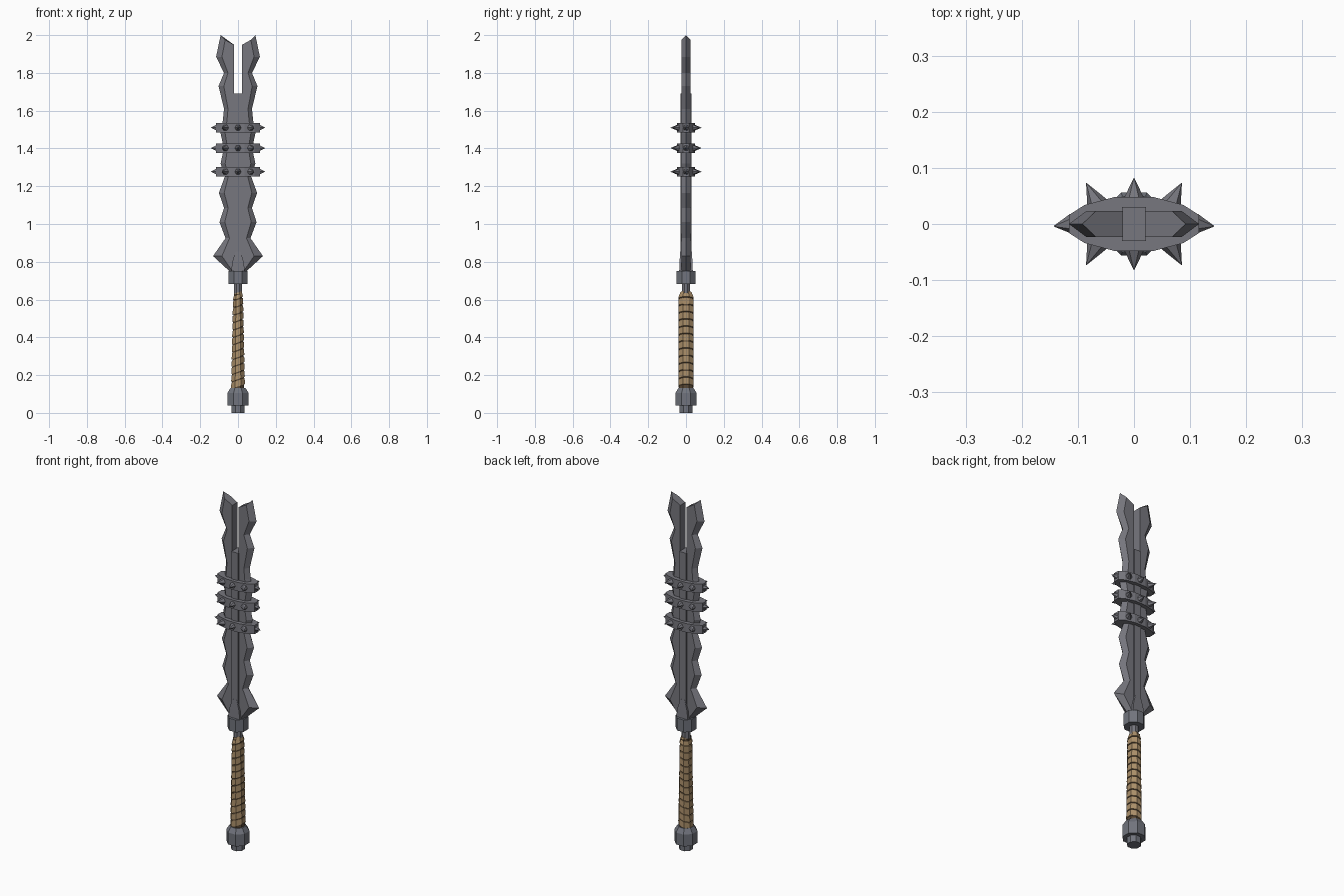
import bpy, bmesh, math
from mathutils import Vector

if "Cube" in bpy.data.objects:
    bpy.data.objects.remove(bpy.data.objects["Cube"])


def material(name, rgb):
    m = bpy.data.materials.new(name)
    m.diffuse_color = (*rgb, 1)
    m.use_nodes = True
    m.node_tree.nodes["Principled BSDF"].inputs["Base Color"].default_value = m.diffuse_color
    return m


STEEL = material("dark steel", (0.185, 0.185, 0.21))
POMMEL = material("blue grey steel", (0.165, 0.175, 0.205))
LEATHER = material("tan leather", (0.40, 0.27, 0.14))
SHADE = material("dark leather", (0.10, 0.065, 0.035))


def loft(name, sections, mat, mirror=False):
    """Skin equal-length loops of points and cap both ends."""
    bm = bmesh.new()
    loops = [[bm.verts.new(p) for p in s] for s in sections]
    n = len(loops[0])
    for a, b in zip(loops, loops[1:]):
        for i in range(n):
            j = (i + 1) % n
            bm.faces.new((a[i], a[j], b[j], b[i]))
    bm.faces.new(loops[0][::-1])
    bm.faces.new(loops[-1])
    bmesh.ops.recalc_face_normals(bm, faces=bm.faces)
    me = bpy.data.meshes.new(name)
    bm.to_mesh(me)
    bm.free()
    ob = bpy.data.objects.new(name, me)
    bpy.context.collection.objects.link(ob)
    me.materials.append(mat)
    if mirror:
        mod = ob.modifiers.new("mirror", 'MIRROR')
        mod.use_mirror_merge = False
    return ob


def octagon(rx, ry, z, tilt=0.0):
    """Octagon with flats facing the axes; rx and ry are the half widths."""
    k = 1 / math.cos(math.pi / 8)
    pts = []
    for i in range(8):
        a = math.pi / 8 + i * math.pi / 4
        x, y = rx * k * math.cos(a), ry * k * math.sin(a)
        pts.append((x, y, z + tilt * x))
    return pts


def rect(x, y, z):
    return [(-x, -y, z), (x, -y, z), (x, y, z), (-x, y, z)]


# pommel, shaft and collar
loft("pommel", [octagon(r, r, z) for r, z in
     [(0.034, 0), (0.034, 0.038), (0.056, 0.038), (0.056, 0.105), (0.04, 0.132)]], POMMEL)
loft("shaft", [octagon(0.022, 0.022, z) for z in (0.12, 0.70)], STEEL)
loft("collar", [octagon(0.05, 0.05, z) for z in (0.682, 0.752)], POMMEL)

# leather grip: dark core under slanted, tapering wraps
loft("grip_core", [octagon(0.033, 0.036, 0.125), octagon(0.022, 0.034, 0.63)], SHADE)
COUNT, Z0, Z1 = 13, 0.14, 0.645
step = (Z1 - Z0) / COUNT
for i in range(COUNT):
    z = Z0 + i * step
    rx = 0.037 - 0.010 * i / (COUNT - 1)
    ry = 0.041
    top = 0.7 if i == COUNT - 1 else 0.95
    loft("grip_wrap", [octagon(rx, ry, z, 0.35),
                       octagon(rx * top, ry * top, z + step - 0.007, 0.35)], LEATHER)

# wavy blade half: (height, cutting edge x, flat face x), mirrored for the other side
T = 0.023
WAVE = [(0.75, 0.045, 0.030), (0.83, 0.132, 0.085), (0.925, 0.066, 0.045),
        (1.01, 0.098, 0.070), (1.085, 0.074, 0.052), (1.165, 0.101, 0.073),
        (1.25, 0.070, 0.052), (1.32, 0.092, 0.068), (1.40, 0.075, 0.055),
        (1.48, 0.092, 0.068), (1.55, 0.080, 0.058), (1.61, 0.074, 0.053),
        (1.73, 0.103, 0.075), (1.80, 0.074, 0.053), (1.885, 0.116, 0.085)]


def blade_section(zi, zf, ze, edge, flat, inner=0.020):
    return [(inner, -T, zi), (flat, -T, zf), (edge, 0, ze), (flat, T, zf), (inner, T, zi)]


sections = [blade_section(z, z, z, e, f) for z, e, f in WAVE]
sections.append(blade_section(1.948, 1.975, 2.0, 0.092, 0.068))
loft("blade_half", sections, STEEL, mirror=True)

# raised bar between the halves, and the tapered socket at its foot
loft("blade_spine", [rect(0.021, 0.030, z) for z in (0.74, 1.69)], STEEL)
loft("blade_socket", [rect(0.036, 0.036, 0.75), rect(0.030, 0.034, 0.80),
                      rect(0.014, 0.031, 0.855)], STEEL)


def spike(base, tip, r):
    """Four-sided pointed stud."""
    base, tip = Vector(base), Vector(tip)
    q = (tip - base).to_track_quat('Z', 'Y')

    def ring(c, s):
        return [c + q @ Vector((s * math.cos(a), s * math.sin(a), 0))
                for a in [i * math.pi / 3 for i in range(6)]]
    loft("band_spike", [ring(base, r), ring(tip, 0.0005)], STEEL)


# three spiked bands
BAND = [(0.035, 0.048), (0.088, 0.034), (0.116, 0.016)]
quarter = BAND + [(x, -y) for x, y in BAND[::-1]]
outline = quarter + [(-x, -y) for x, y in quarter]
for z in (1.277, 1.402, 1.51):
    loft("spiked_band", [[(x, y, z + h) for x, y in outline] for h in (-0.025, 0.025)], STEEL)
    for s in (-1, 1):
        spike((0, 0.044 * s, z), (0, 0.082 * s, z), 0.019)
        spike((0.112 * s, 0, z), (0.143 * s, -0.004, z), 0.018)
        for t in (-1, 1):
            spike((0.066 * s, 0.036 * t, z), (0.085 * s, 0.073 * t, z), 0.019)
